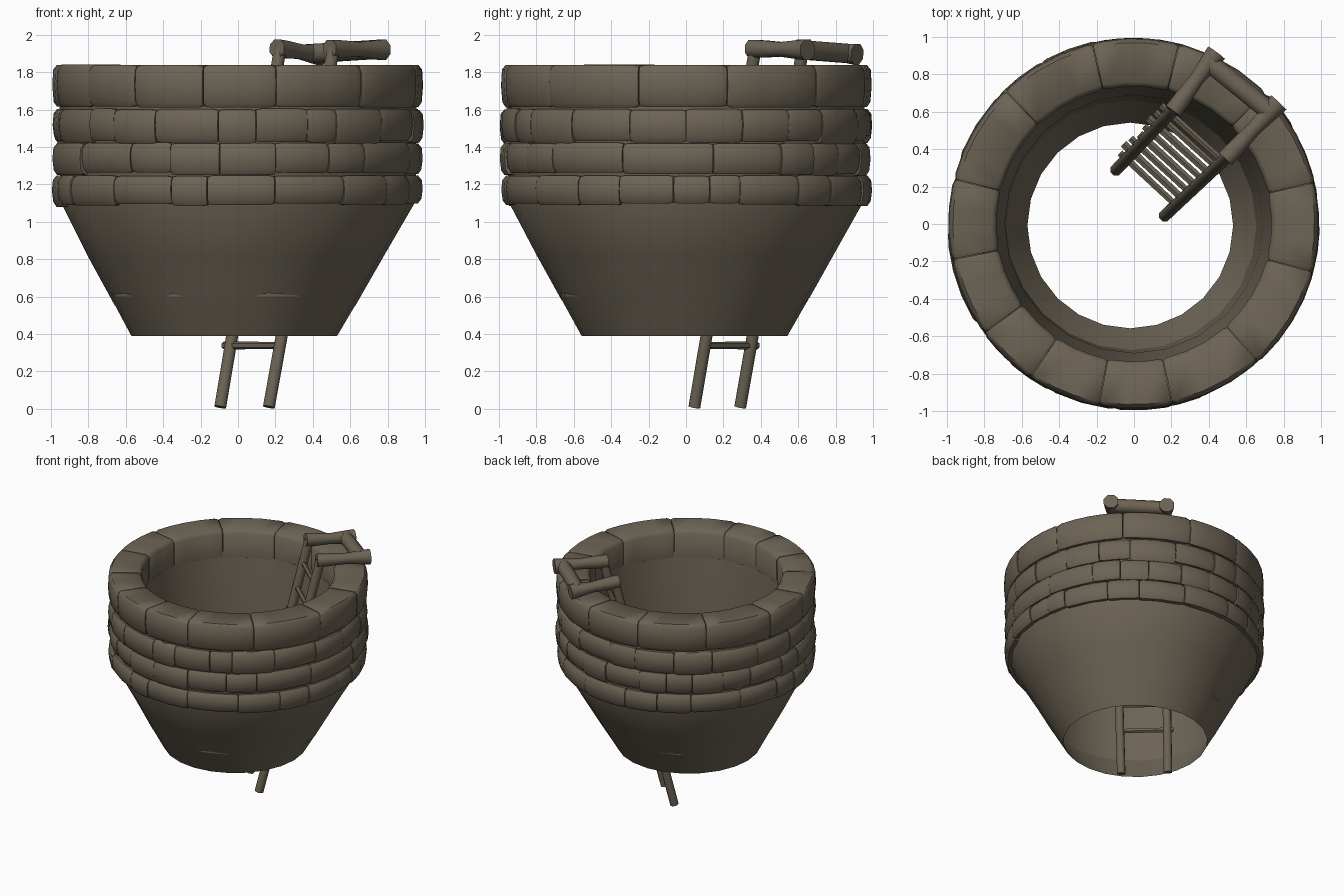
import bpy, bmesh, math, random
from mathutils import Vector

random.seed(7)
if "Cube" in bpy.data.objects:
    bpy.data.objects.remove(bpy.data.objects["Cube"], do_unlink=True)

# One earthy stone colour for everything
stone = bpy.data.materials.new("earthy_stone")
stone.use_nodes = True
COLOUR = (0.15, 0.125, 0.09, 1)
stone.diffuse_color = COLOUR
bsdf = stone.node_tree.nodes["Principled BSDF"]
bsdf.inputs["Base Color"].default_value = COLOUR
bsdf.inputs["Roughness"].default_value = 0.9


def finish(bm, name, angle=50):
    mesh = bpy.data.meshes.new(name)
    bm.to_mesh(mesh)
    bm.free()
    ob = bpy.data.objects.new(name, mesh)
    bpy.context.collection.objects.link(ob)
    mesh.materials.append(stone)
    bpy.ops.object.select_all(action='DESELECT')
    ob.select_set(True)
    bpy.context.view_layer.objects.active = ob
    bpy.ops.object.shade_smooth_by_angle(angle=math.radians(angle))


def loft(bm, rings, capped=True):
    """Skin a list of point rings, with optional end caps."""
    loops = [[bm.verts.new(p) for p in ring] for ring in rings]
    for a, b in zip(loops, loops[1:]):
        for i in range(len(a)):
            j = (i + 1) % len(a)
            bm.faces.new((a[i], a[j], b[j], b[i]))
    if capped:
        bm.faces.new(loops[0])
        bm.faces.new(loops[-1])
        bmesh.ops.recalc_face_normals(bm, faces=bm.faces)


def polar(r, angle, z):
    return Vector((r * math.cos(angle), r * math.sin(angle), z))


def course(name, seams, r_in, r_out, z0, z1, jitter):
    """A ring of softly rounded stones between the given seam angles."""
    bm = bmesh.new()
    for a0, a1 in zip(seams, seams[1:] + [seams[0] + math.tau]):
        out = r_out - random.uniform(0, jitter)
        low = z0 + random.uniform(-jitter, jitter) * 0.6
        high = z1 + random.uniform(-jitter, 0) * 0.4
        c, h = 0.025, high - low
        profile = [(r_in, low), (out - c, low), (out - c * 0.3, low + c),
                   (out, low + h * 0.5), (out - c * 0.2, high - c), (out - c, high),
                   (r_in + c, high), (r_in, high - c)]
        mid = Vector(((r_in + out) / 2, (low + high) / 2))
        steps = max(2, round((a1 - a0) / math.radians(9)))
        gap, soft = 0.002, 0.03
        stations = [(a0 + gap, 0.94)]
        stations += [(a0 + soft + (a1 - a0 - 2 * soft) * k / steps, 1) for k in range(steps + 1)]
        stations += [(a1 - gap, 0.94)]
        loft(bm, [[polar(q.x, angle, q.y) for q in (mid + (Vector(p) - mid) * s for p in profile)]
                  for angle, s in stations])
    finish(bm, name)


def uneven_seams(count, start):
    sizes = [random.uniform(0.6, 1.5) for _ in range(count)]
    total, angle, seams = sum(sizes), start, []
    for s in sizes:
        seams.append(angle)
        angle += math.tau * s / total
    return seams


# Stone rim and the three brick courses below it
rim_seams = [math.radians(a) for a in (13, 45, 76, 103, 134, 166, 191, 216, 236, 259, 282, 312, 345)]
course("rim_stones", rim_seams, 0.735, 0.995, 1.615, 1.84, 0.006)
for i, (z0, z1) in enumerate([(1.425, 1.605), (1.255, 1.425), (1.09, 1.25)]):
    course(f"brick_course_{i + 1}", uneven_seams(21, 0.15 * i), 0.82, 1.0, z0, z1, 0.016)

SEGMENTS = 24
ANGLES = [math.tau * k / SEGMENTS for k in range(SEGMENTS)]


def cone_radius(z):
    return 0.55 + (z - 0.39) * 0.556


def shaft_ring(radius, heights):
    """One ring of the shaft; the narrow foot sits slightly off centre."""
    return [polar(radius(z), a, z) + Vector((-0.02, -0.008, 0)) * max(0, (1.1 - z) / 0.71)
            for a, z in zip(ANGLES, heights)]


# Outer funnel with a ragged lower edge, running up behind the bricks
ragged = [random.uniform(0.54, 0.62) for _ in ANGLES]
bm = bmesh.new()
loft(bm, [shaft_ring(lambda z: cone_radius(z) + 0.003, ragged),
          shaft_ring(lambda z: cone_radius(z) + random.uniform(-0.004, 0.008), [0.82] * SEGMENTS),
          shaft_ring(lambda z: 0.95, [1.11] * SEGMENTS),
          shaft_ring(lambda z: 0.955, [1.64] * SEGMENTS)], capped=False)
finish(bm, "outer_funnel")

# Inner lining, facing the axis: a short cone at the foot, then a steep wall
bm = bmesh.new()
for_lining = [(0.55, 0.39), (0.668, 0.60), (0.69, 1.10), (0.75, 1.66)]
loft(bm, [shaft_ring(lambda z, r=r: r, [z] * SEGMENTS) for r, z in for_lining], capped=False)
bmesh.ops.reverse_faces(bm, faces=bm.faces)
finish(bm, "inner_lining", 20)


def beam(name, points, radii, sides=8):
    """A tapering pole through the given points, with mitred bends."""
    pts = [Vector(p) for p in points]
    bm = bmesh.new()
    rings = []
    for i, p in enumerate(pts):
        d = (pts[min(i + 1, len(pts) - 1)] - pts[max(i - 1, 0)]).normalized()
        side = d.cross(Vector((0.7, -0.7, 0)) if abs(d.z) > 0.8 else Vector((0, 0, 1))).normalized()
        up = side.cross(d)
        rings.append([p + (side * math.cos(t) + up * math.sin(t)) * radii[i]
                      for t in (math.tau * (k + 0.5) / sides for k in range(sides))])
    loft(bm, rings)
    finish(bm, name)


# Ladder: two leaning side rails, each with a handrail sagging across the rim
feet = {"left": Vector((0.165, 0.045, 0.01)), "right": Vector((-0.095, 0.29, 0.01))}
tops = {"left": Vector((0.51, 0.37, 1.925)), "right": Vector((0.225, 0.625, 1.925))}
ends = {"left": Vector((0.775, 0.65, 1.92)), "right": Vector((0.44, 0.915, 1.895))}
for s in feet:
    beam(f"{s}_ladder_rail", [feet[s], tops[s]], [0.034, 0.036])
    a, b = tops[s], ends[s]
    beam(f"{s}_handrail", [a - (b - a) * 0.08, a.lerp(b, 0.15), a.lerp(b, 0.5),
                           a.lerp(b, 0.85), b], [0.052, 0.05, 0.042, 0.055, 0.06])

# Rungs between the rails
for k in range(8):
    t = (0.33 + 0.2 * k) / 1.92
    a, b = (feet[s].lerp(tops[s], t) for s in ("right", "left"))
    over = (a - b).normalized() * random.uniform(0.04, 0.07)
    size = random.uniform(0.02, 0.027)
    beam(f"rung_{k + 1}", [a + over, b - over * 0.4], [size, size * 0.9], 6)

# Cross bar tying the handrails together over the rim
a, b = (tops[s].lerp(ends[s], 0.82) for s in ("right", "left"))
beam("handrail_cross_bar", [a, b], [0.055, 0.055])
